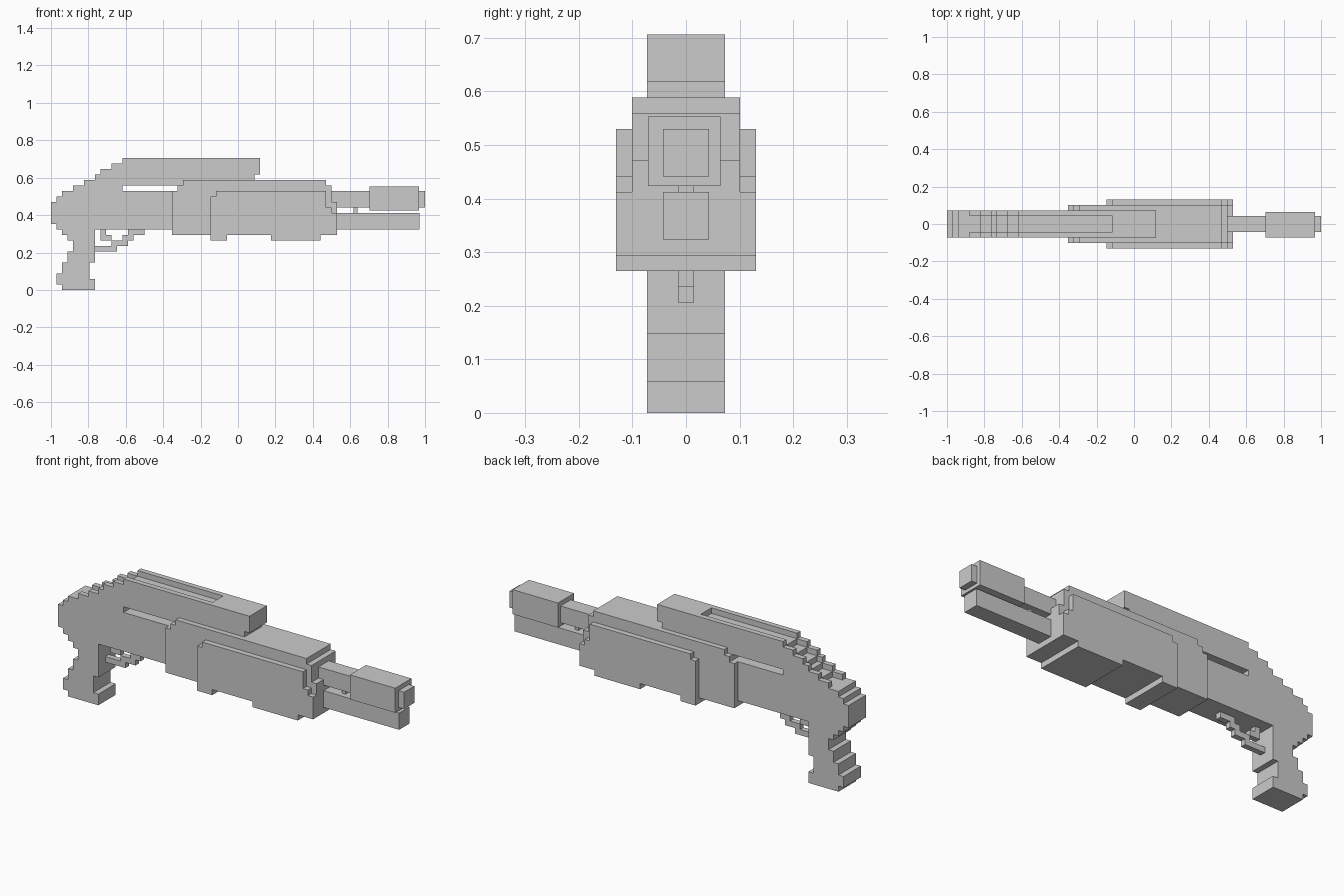
import bpy, bmesh

if "Cube" in bpy.data.objects:
    bpy.data.objects.remove(bpy.data.objects["Cube"])

U = 2 / 68  # grid step of the blocky design


def prism(name, pts, y0, y1):
    """Extrude a side profile given in grid steps (x from rear, z from floor)."""
    bm = bmesh.new()
    face = bm.faces.new([bm.verts.new((-1 + x * U, y0, z * U)) for x, z in pts])
    ext = bmesh.ops.extrude_face_region(bm, geom=[face])
    verts = [v for v in ext["geom"] if isinstance(v, bmesh.types.BMVert)]
    bmesh.ops.translate(bm, verts=verts, vec=(0, y1 - y0, 0))
    bmesh.ops.recalc_face_normals(bm, faces=bm.faces)
    me = bpy.data.meshes.new(name)
    bm.to_mesh(me)
    bm.free()
    ob = bpy.data.objects.new(name, me)
    bpy.context.collection.objects.link(ob)
    return ob


def stairs(start, moves):
    """Stepped outline: each move goes to a new z first, then to a new x."""
    pts = [start]
    for x, z in moves:
        for p in ((pts[-1][0], z), (x, z)):
            if p != pts[-1]:
                pts.append(p)
    return pts


def box(name, x0, x1, z0, z1, y0, y1):
    return prism(name, [(x0, z0), (x1, z0), (x1, z1), (x0, z1)], y0, y1)


# Stock, grip and top rail in one stepped profile (top lowered for the groove)
W = 0.0725
top = stairs((0, 13), [(1, 16), (2, 17), (6, 18), (8, 19), (9, 20), (11, 21),
                       (13, 22), (30, 23), (38, 24)])
under = stairs((38, 24), [(37, 21), (24, 20), (13, 19), (24, 18), (8, 11)])
grip = stairs((8, 11), [(7, 5), (8, 2), (2, 0), (1, 1), (2, 3), (3, 5),
                        (4, 7), (3, 9), (2, 10), (1, 11), (0, 12)])
prism("stock_and_grip", top + under[1:] + grip[1:], -W, W)

# Raised lips either side of the top groove
lip_low = stairs((4, 18), [(6, 18), (8, 19), (9, 20), (11, 21), (13, 22), (30, 23)])
lip_top = stairs((4, 18), [(6, 19), (8, 20), (9, 21), (11, 22), (13, 23), (30, 24)])
lip = lip_low + lip_top[:0:-1]
for side, y0, y1 in (("front", -W, -1.5 * U), ("back", 1.5 * U, W)):
    prism("groove_lip_" + side, lip, y0, y1)

# Receiver
body = stairs((22, 10), [(23, 18), (24, 19), (50, 20), (51, 19), (52, 16)]) + [(52, 10)]
prism("receiver", body, -0.101, 0.101)

# Wide fore-end cover with two feet below
cover = stairs((29, 9), [(30, 17), (50, 18), (51, 15), (52, 14), (49, 10),
                         (40, 9), (32, 10)]) + [(32, 9)]
prism("fore_end_cover", cover, -0.131, 0.131)

# Trigger guard and trigger
T = U / 2
guard = stairs((8, 7), [(11, 8), (12, 9), (14, 10), (14, 11)])
guard = [(8, 7), (8, 8), (11, 8), (11, 9), (13, 9), (13, 10), (14, 10), (14, 11),
         (17, 11), (17, 10), (15, 10), (15, 9), (14, 9), (14, 8), (12, 8), (12, 7)]
prism("trigger_guard", guard, -T, T)
prism("trigger", [(9, 9), (11, 9), (11, 10), (10, 10), (10, 11), (9, 11)], -T, T)

# Barrels, muzzle block and link
B = 0.0425
box("upper_barrel", 50, 68, 15, 18, -B, B)
box("lower_barrel", 51, 67, 11, 14, -B, B)
box("muzzle_block", 57.9, 66.9, 14.4, 18.8, -0.071, 0.064)
box("barrel_link", 55, 55.7, 14, 15, -T, T)
